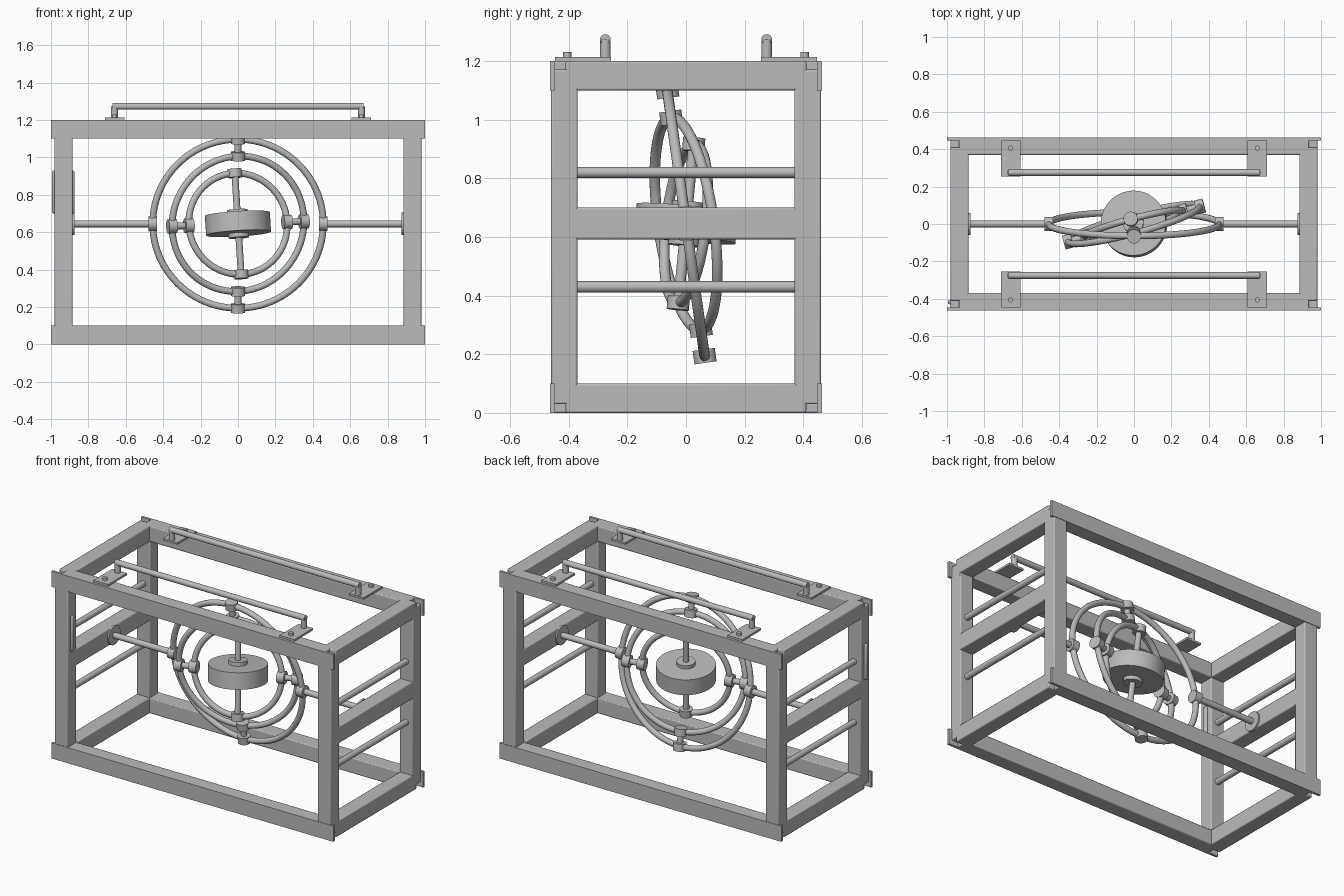
import bpy
from math import radians, pi
from mathutils import Matrix, Vector

if "Cube" in bpy.data.objects:
    bpy.data.objects.remove(bpy.data.objects["Cube"])

steel = bpy.data.materials.new("grey_steel")
steel.use_nodes = True
GREY = (0.5, 0.5, 0.5, 1)
steel.diffuse_color = GREY
steel.node_tree.nodes["Principled BSDF"].inputs["Base Color"].default_value = GREY


def finish(name, matrix=None, smooth=True):
    ob = bpy.context.object
    ob.name = name
    ob.data.materials.append(steel)
    if matrix is not None:
        ob.matrix_world = matrix @ ob.matrix_world
    if smooth:
        bpy.ops.object.shade_smooth_by_angle(angle=radians(35))
    return ob


def box(name, lo, hi, bevel=0.0):
    lo, hi = Vector(lo), Vector(hi)
    bpy.ops.mesh.primitive_cube_add(size=1, location=(lo + hi) / 2)
    ob = bpy.context.object
    ob.data.transform(Matrix.Diagonal((*(hi - lo), 1)))
    if bevel:
        mod = ob.modifiers.new("soft_edges", "BEVEL")
        mod.width, mod.segments = bevel, 2
    return finish(name, smooth=bool(bevel))


def rod(name, a, b, radius, matrix=None, sides=32):
    a, b = Vector(a), Vector(b)
    turn = (b - a).to_track_quat("Z", "Y").to_matrix().to_4x4()
    bpy.ops.mesh.primitive_cylinder_add(vertices=sides, radius=radius, depth=(b - a).length)
    bpy.context.object.matrix_world = Matrix.Translation((a + b) / 2) @ turn
    return finish(name, matrix)


# Frame limits
X, Y, Z = 0.98, 0.46, 1.2       # outer faces
XI, YI, BEAM = 0.885, 0.37, 0.1  # inner faces and beam height
XN, YN, NOTCH = 0.935, 0.41, 0.03
MID = 0.645
SIDES = (-1, 1)


def span(s, a, b):
    return sorted((s * a, s * b))


for sy in SIDES:
    y0, y1 = span(sy, YI, Y)
    for zb, level in ((0, "bottom"), (Z - BEAM, "top")):
        # Long rails with a thin outer flange reaching past the posts
        box(f"long_rail_{level}", (-XN, y0, zb), (XN, y1, zb + BEAM), 0.006)
        f0, f1 = span(sy, 0.447, 0.463)
        box(f"rail_flange_{level}", (-1, f0, zb), (1, f1, zb + BEAM))
    # Corner posts
    for sx in SIDES:
        x0, x1 = span(sx, XI, X)
        box("corner_post", (x0, y0, NOTCH), (x1, y1, Z - NOTCH), 0.006)

for sx in SIDES:
    x0, x1 = span(sx, XI, X)
    # End rails and middle support
    for zb, level in ((0, "bottom"), (Z - BEAM, "top")):
        box(f"end_rail_{level}", (x0, -YN, zb), (x1, YN, zb + BEAM), 0.006)
    box("middle_end_rail", (x0, -YN, 0.592), (x1, YN, 0.7), 0.006)
    # Horizontal end bars
    for z in (0.43, 0.82):
        rod("end_bar", (sx * 0.932, -0.4, z), (sx * 0.932, 0.4, z), 0.019)
    # Gimbal support shaft and mounting disc
    rod("support_shaft", (sx * 0.46, 0, MID), (sx * 0.9, 0, MID), 0.019)
    rod("mounting_disc", (sx * 0.875, 0, MID), (sx * 0.89, 0, MID), 0.06)

# Plate passing through one front post
box("post_plate", (-0.995, -0.43, 0.7), (-0.873, -0.405, 0.93), 0.01)

# Carry handles on the top rails
for sy in SIDES:
    y = sy * 0.275
    rod("handle_bar", (-0.672, y, 1.273), (0.672, y, 1.273), 0.018)
    for sx in SIDES:
        x = sx * 0.66
        p0, p1 = span(sy, 0.255, 0.447)
        box("handle_plate", (x - 0.052, p0, Z), (x + 0.052, p1, Z + 0.013))
        rod("handle_post", (x, y, Z), (x, y, 1.273), 0.018)
        rod("handle_bolt", (x, sy * 0.405, Z), (x, sy * 0.405, 1.23), 0.014)

# Nested gimbal rings, each turned inside the one around it
centre = Matrix.Translation((0, 0, MID))
outer = centre @ Matrix.Rotation(radians(8), 4, "X")
middle = outer @ Matrix.Rotation(radians(15), 4, "Z")
inner = middle @ Matrix.Rotation(radians(-14), 4, "X")
R_OUT, R_MID, R_IN = 0.456, 0.365, 0.272


def ring(name, radius, matrix):
    bpy.ops.mesh.primitive_torus_add(major_radius=radius, minor_radius=0.018,
                                     major_segments=96, minor_segments=16)
    finish(name, matrix @ Matrix.Rotation(pi / 2, 4, "X"))
    # Four bearing collars pointing outward
    for axis in (Vector((1, 0, 0)), Vector((0, 0, 1))):
        for s in SIDES:
            rod(f"{name}_collar", axis * s * (radius - 0.023),
                axis * s * (radius + 0.023), 0.038, matrix)


ring("outer_ring", R_OUT, outer)
ring("middle_ring", R_MID, middle)
ring("inner_ring", R_IN, inner)

# Pivot pins between neighbouring rings
for s in SIDES:
    rod("vertical_pivot", (0, 0, s * R_MID), (0, 0, s * R_OUT), 0.018, outer)
    rod("side_pivot", (s * R_IN, 0, 0), (s * R_MID, 0, 0), 0.018, middle)

# Spinning rotor
rod("rotor_shaft", (0, 0, -R_IN), (0, 0, R_IN), 0.018, inner)
rod("rotor_hub", (0, 0, -0.075), (0, 0, 0.075), 0.055, inner)
rod("rotor_disc", (0, 0, -0.052), (0, 0, 0.052), 0.174, inner, 64)
